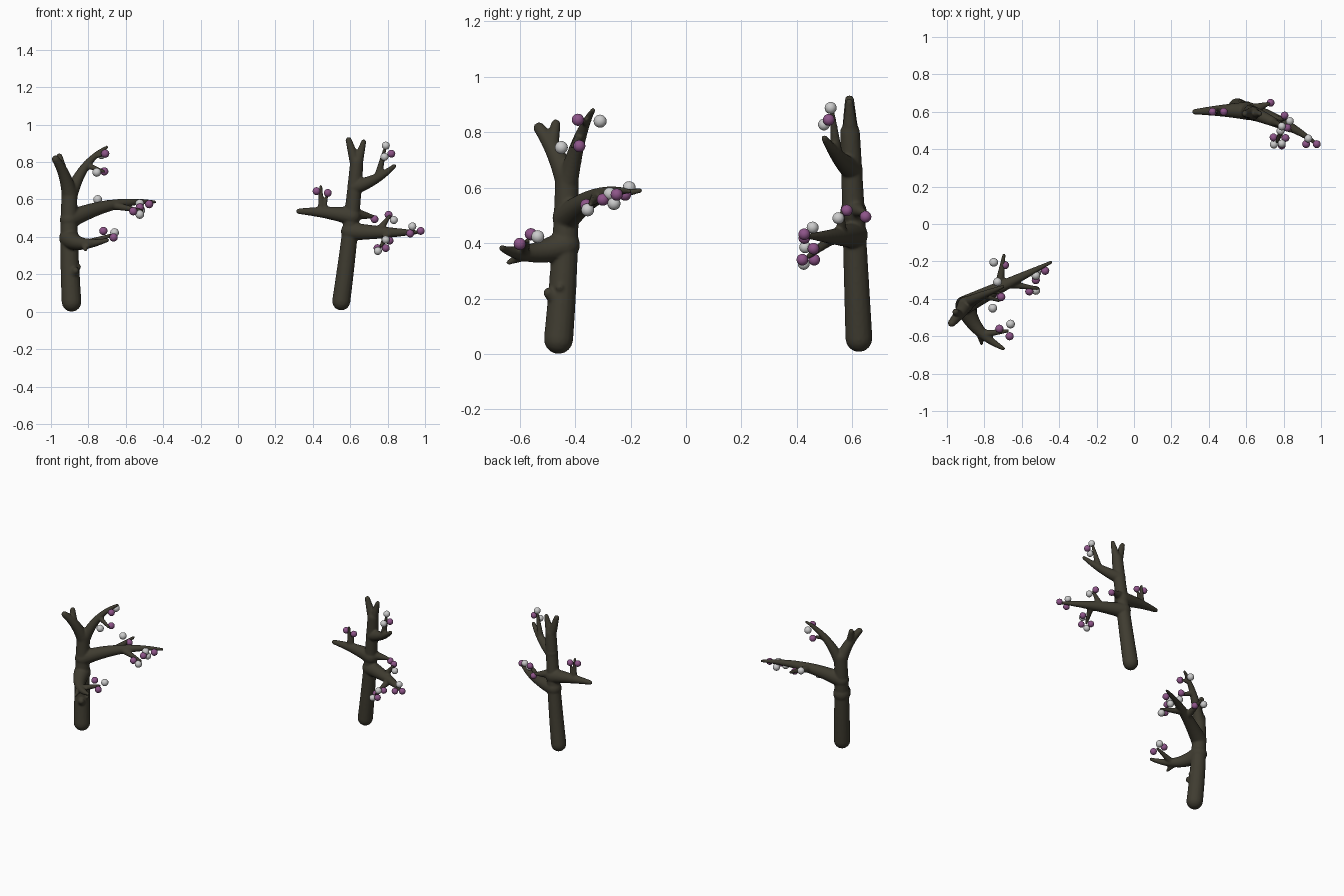
import bpy, bmesh, math
from mathutils import Vector

if "Cube" in bpy.data.objects:
    bpy.data.objects.remove(bpy.data.objects["Cube"])


def material(name, rgb):
    m = bpy.data.materials.new(name)
    m.diffuse_color = (*rgb, 1)
    m.use_nodes = True
    m.node_tree.nodes["Principled BSDF"].inputs["Base Color"].default_value = m.diffuse_color
    return m


BARK = material("bark", (0.05, 0.045, 0.03))
PURPLE = material("purple_bud", (0.27, 0.09, 0.25))
WHITE = material("white_bud", (0.62, 0.62, 0.62))


def finish(bm, name, mat):
    bmesh.ops.recalc_face_normals(bm, faces=bm.faces)
    for f in bm.faces:
        f.smooth = True
    me = bpy.data.meshes.new(name)
    bm.to_mesh(me)
    bm.free()
    me.materials.append(mat)
    ob = bpy.data.objects.new(name, me)
    bpy.context.collection.objects.link(ob)
    return ob


class Limb:
    # bent, tapering limb with round ends
    def __init__(self, bm, start, tip, r0, r1, via=None):
        self.bm, self.r0, self.r1 = bm, r0, r1
        self.a, self.c = Vector(start), Vector(tip)
        self.b = Vector(via) if via else (self.a + self.c) / 2
        self.skin()

    def at(self, t):
        return self.a * (1 - t) ** 2 + self.b * 2 * t * (1 - t) + self.c * t * t

    def along(self, t):
        return ((self.b - self.a) * (1 - t) + (self.c - self.b) * t).normalized()

    def radius(self, t):
        return self.r0 + (self.r1 - self.r0) * t

    def skin(self, n=16, steps=14):
        rings = []
        for i in range(-4, steps + 5):
            t = min(max(i / steps, 0), 1)
            over = (i - t * steps) / 4 * 1.45  # angle round the end cap
            r = self.radius(t)
            rings.append((self.at(t) + self.along(t) * r * math.sin(over), self.along(t), r * math.cos(over)))
        side = self.along(0).orthogonal()
        loops = []
        for c, d, r in rings:
            side = (side - d * side.dot(d)).normalized()
            up = d.cross(side)
            angles = [k * math.tau / n for k in range(n)]
            loops.append([self.bm.verts.new(c + r * (side * math.cos(w) + up * math.sin(w))) for w in angles])
        for p, q in zip(loops, loops[1:]):
            for k in range(n):
                self.bm.faces.new((p[k], p[k - 1], q[k - 1], q[k]))
        self.bm.faces.new(loops[0])
        self.bm.faces.new(loops[-1][::-1])

    def grow(self, t, tip, via=None, thick=0.9, end=0.009):
        # child limb starting inside this one
        return Limb(self.bm, self.at(t), tip, self.radius(t) * thick, end, via)


def fuse(bm, name):
    # limbs melted into one soft skin
    ob = finish(bm, name, BARK)
    r = ob.modifiers.new("fuse", 'REMESH')
    r.mode = 'VOXEL'
    r.voxel_size = 0.006
    r.use_smooth_shade = True
    s = ob.modifiers.new("soften", 'SMOOTH')
    s.factor = 0.5
    s.iterations = 4


def buds(name, mat, r, *centres):
    bm = bmesh.new()
    for c in centres:
        v = bmesh.ops.create_uvsphere(bm, u_segments=16, v_segments=10, radius=r)["verts"]
        bmesh.ops.translate(bm, verts=v, vec=c)
    finish(bm, name, mat)


# Left tree: trunk and forked crown
bm = bmesh.new()
trunk = Limb(bm, (-.89, -.46, .053), (-.9, -.43, .65), .053, .042, (-.91, -.43, .4))
crown = trunk.grow(.95, (-.975, -.53, .815), (-.92, -.47, .74), 1, .021)
crown.grow(.6, (-.955, -.47, .83), end=.017)
# upper branch with twigs
upper = trunk.grow(.9, (-.7, -.335, .88), (-.84, -.39, .8))
upper.grow(.55, (-.72, -.41, .75), thick=.8)
upper.grow(.75, (-.715, -.37, .84), thick=.8)
# middle branch with twigs
middle = trunk.grow(.7, (-.445, -.205, .587), (-.68, -.32, .6), 1.1)
middle.grow(.4, (-.695, -.165, .59), thick=.8)
middle.grow(.5, (-.515, -.345, .54), thick=.8)
# lower branch with forks
lower = trunk.grow(.53, (-.7, -.665, .382), (-.86, -.58, .34), 1.15, .011)
lower.grow(.55, (-.815, -.64, .33))
lower.grow(.6, (-.675, -.572, .41), thick=.8)
# trunk knots
trunk.grow(.2, (-.87, -.495, .22), end=.02)
trunk.grow(.25, (-.855, -.455, .24), end=.016)
fuse(bm, "left_tree")

buds("left_crown_purple_buds", PURPLE, .022, (-.71, -.39, .845), (-.715, -.385, .75))
buds("left_crown_white_buds", WHITE, .0235, (-.73, -.31, .84), (-.755, -.45, .745))
buds("left_middle_purple_buds", PURPLE, .022, (-.69, -.22, .575), (-.475, -.25, .575),
     (-.525, -.3, .557), (-.56, -.36, .537))
buds("left_middle_white_buds", WHITE, .0235, (-.75, -.205, .6), (-.525, -.275, .578),
     (-.52, -.26, .543), (-.525, -.355, .52))
buds("left_lower_purple_buds", PURPLE, .022, (-.72, -.56, .432), (-.665, -.6, .397))
buds("left_lower_white_bud", WHITE, .0235, (-.66, -.535, .423))

# Right tree: trunk and forked crown
bm = bmesh.new()
trunk = Limb(bm, (.552, .624, .056), (.635, .592, .8), .049, .036, (.605, .608, .43))
trunk.grow(.97, (.592, .59, .917), end=.017)
trunk.grow(.97, (.672, .59, .908), end=.014)
# left branch with twigs, and back twig
left = trunk.grow(.61, (.325, .6, .537), (.48, .61, .535), 1.2, .015)
left.grow(.6, (.442, .6, .67), thick=.65)
left.grow(.55, (.475, .6, .625), thick=.5, end=.007)
trunk.grow(.63, (.725, .645, .508))
# upper branch with twig
upper = trunk.grow(.82, (.835, .5, .778), (.745, .55, .7), 1.05, .012)
upper.grow(.55, (.785, .528, .87))
# lower branch with twigs
lower = trunk.grow(.5, (.97, .432, .426), (.82, .55, .42), 1.15)
lower.grow(.35, (.81, .562, .51), thick=.7)
lower.grow(.5, (.765, .44, .35), thick=.8)
fuse(bm, "right_tree")

buds("right_left_branch_purple_buds", PURPLE, .021, (.42, .6, .645), (.48, .6, .635))
buds("right_back_purple_bud", PURPLE, .021, (.73, .648, .495))
buds("right_upper_purple_bud", PURPLE, .021, (.82, .515, .845))
buds("right_upper_white_buds", WHITE, .0215, (.79, .522, .888), (.783, .498, .828))
buds("right_lower_purple_buds", PURPLE, .021, (.805, .58, .518), (.977, .427, .432), (.92, .427, .418),
     (.81, .46, .38), (.79, .42, .34), (.746, .463, .34))
buds("right_lower_white_buds", WHITE, .0215, (.833, .55, .49), (.932, .457, .456),
     (.748, .425, .325), (.79, .43, .385))
